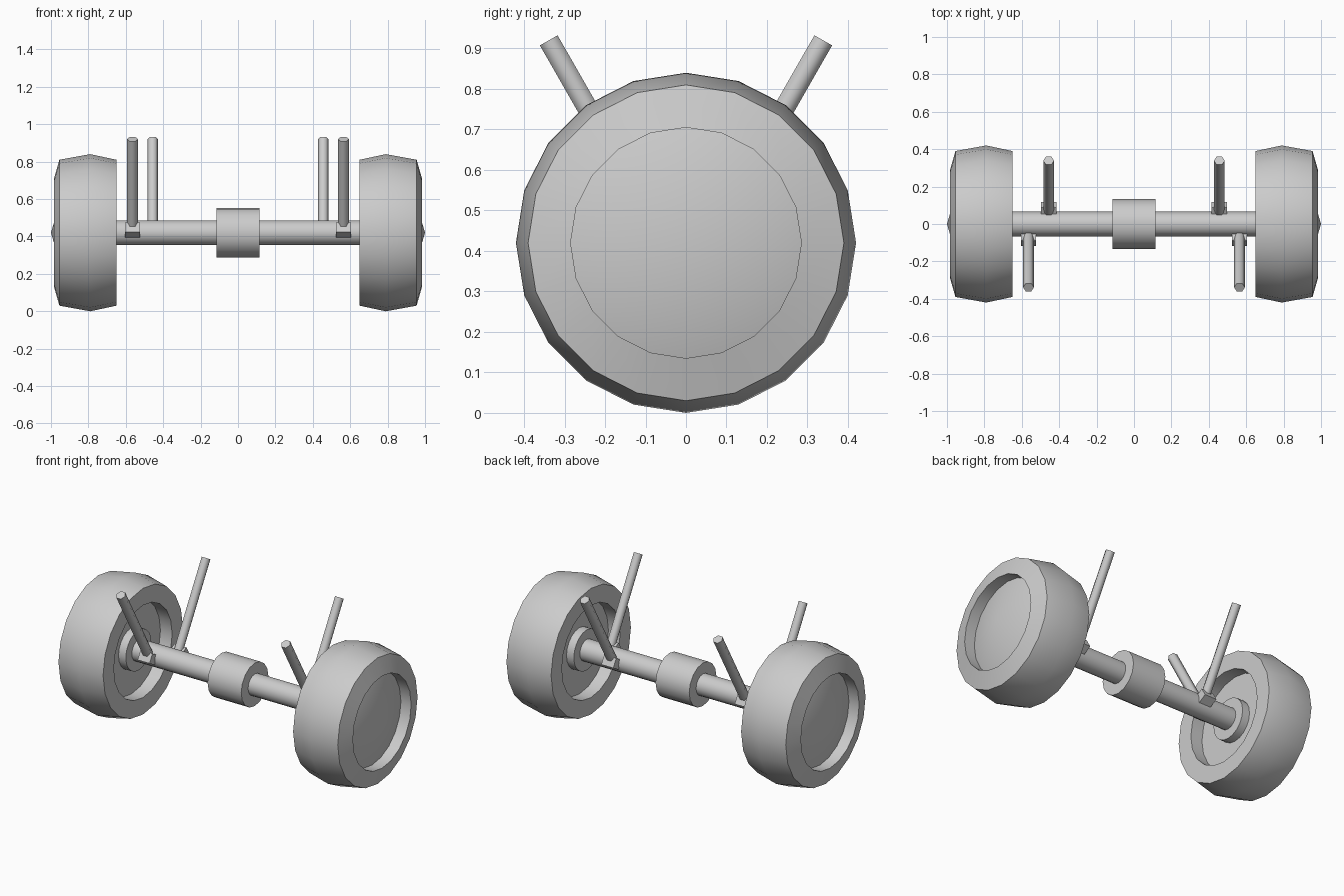
import bpy
import math
from mathutils import Matrix, Vector

cube = bpy.data.objects.get("Cube")
if cube:
    bpy.data.objects.remove(cube, do_unlink=True)

AXLE_Z = 0.42

grey = bpy.data.materials.new("light grey")
grey.use_nodes = True
colour = (0.6, 0.6, 0.6, 1.0)
grey.diffuse_color = colour
grey.node_tree.nodes["Principled BSDF"].inputs["Base Color"].default_value = colour


def finish(name, verts, faces, angle=35):
    mesh = bpy.data.meshes.new(name)
    mesh.from_pydata(verts, [], faces)
    mesh.materials.append(grey)
    obj = bpy.data.objects.new(name, mesh)
    bpy.context.collection.objects.link(obj)
    bpy.ops.object.select_all(action="DESELECT")
    obj.select_set(True)
    bpy.context.view_layer.objects.active = obj
    bpy.ops.object.mode_set(mode="EDIT")
    bpy.ops.mesh.select_all(action="SELECT")
    bpy.ops.mesh.normals_make_consistent(inside=False)
    bpy.ops.object.mode_set(mode="OBJECT")
    bpy.ops.object.shade_smooth_by_angle(angle=math.radians(angle))
    return obj


def lathe(name, profile, sides, angle=35, matrix=None):
    """Spin (x, radius) points about the x axis; zero radius makes a pole."""
    matrix = matrix or Matrix.Translation((0, 0, AXLE_Z))
    verts, rings, faces = [], [], []
    for x, r in profile:
        count = sides if r > 0 else 1
        rings.append([len(verts) + i % count for i in range(sides)])
        for i in range(count):
            a = math.tau * i / sides
            verts.append(matrix @ Vector((x, r * math.sin(a), r * math.cos(a))))
    for low, high in zip(rings, rings[1:]):
        for i in range(sides):
            j = (i + 1) % sides
            face = [low[i], low[j], high[j], high[i]]
            faces.append(list(dict.fromkeys(face)))
    # Close open ends with flat caps
    for (x, r), ring in ((profile[0], rings[0]), (profile[-1], rings[-1])):
        if r > 0:
            faces.append(ring)
    return finish(name, verts, faces, angle)


def rod(name, start, end, radius):
    start, end = Vector(start), Vector(end)
    turn = (end - start).to_track_quat("X", "Z").to_matrix().to_4x4()
    # Corners of the hexagon point sideways
    spin = Matrix.Rotation(math.pi / 2, 4, "X")
    matrix = Matrix.Translation(start) @ turn @ spin
    return lathe(name, [(0, radius), ((end - start).length, radius)], 6, 65, matrix)


def bracket(name, centre, width, size, tilt):
    bpy.ops.mesh.primitive_cube_add(size=1, location=centre, rotation=(tilt, 0, 0))
    obj = bpy.context.object
    obj.name = name
    obj.scale = (width, size, size)
    obj.data.materials.append(grey)
    return obj


# Axle and central drum
lathe("axle", [(-0.75, 0.066), (0.75, 0.066)], 16)
lathe("centre_drum", [(-0.115, 0.133), (0.115, 0.133)], 16)

# Tyre with inner recess and hub boss, outer recess and shallow coned disc
wheel = [(0.68, 0), (0.68, 0.125), (0.73, 0.125), (0.73, 0.285),
         (0.65, 0.285), (0.65, 0.39), (0.79, 0.42), (0.955, 0.39),
         (0.985, 0.285), (0.915, 0.285), (1.0, 0)]

for side, s in (("left", 1), ("right", -1)):
    lathe(side + "_wheel", [(s * x, r) for x, r in wheel], 20)
    # Struts leaning outwards from brackets on the axle
    for end, f, x in (("front", -1, 0.564), ("back", 1, 0.456)):
        label = side + "_" + end
        rod(label + "_strut", (s * x, f * 0.07, 0.45), (s * x, f * 0.339, 0.92), 0.029)
        bracket(label + "_bracket", (s * x, f * 0.078, 0.435), 0.082, 0.058,
                f * math.radians(30))
